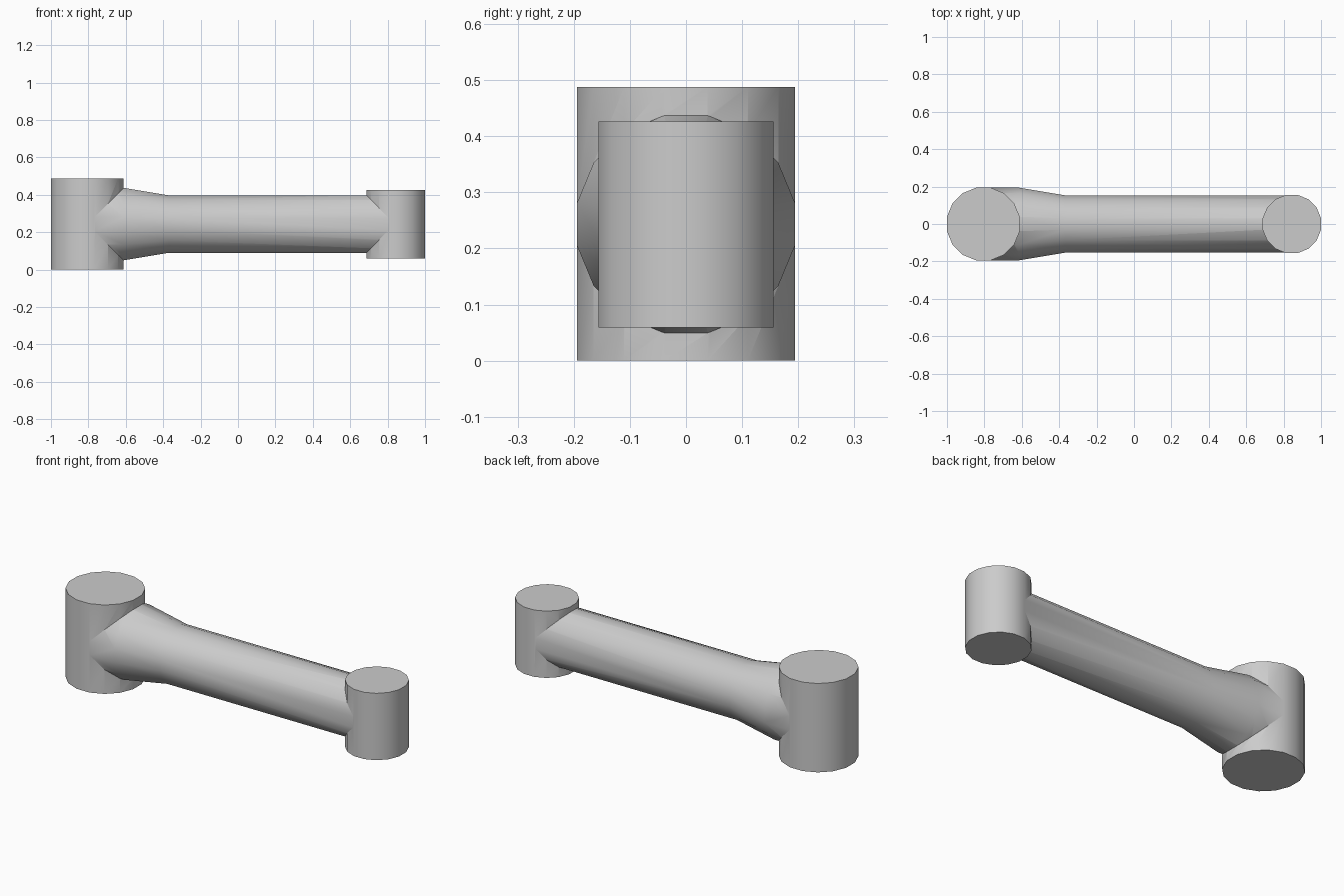
import bpy
import bmesh
from math import pi, cos, sin

cube = bpy.data.objects.get("Cube")
if cube:
    bpy.data.objects.remove(cube, do_unlink=True)

SIDES = 16
AXIS_Z = 0.243
BIG_X, SMALL_X = -0.8055, 0.844

# Plain grey material
grey = bpy.data.materials.new("light grey")
grey.use_nodes = True
colour = (0.6, 0.6, 0.6, 1)
grey.diffuse_color = colour
grey.node_tree.nodes["Principled BSDF"].inputs["Base Color"].default_value = colour


def turned(name, stations, along_x=False):
    """Capped prism through (position, flat-to-centre radius) stations."""
    bm = bmesh.new()
    rings = []
    for pos, flat in stations:
        r = flat / cos(pi / SIDES)
        ring = []
        for i in range(SIDES):
            a = 2 * pi * (i + 0.5) / SIDES
            u, v = r * cos(a), r * sin(a)
            ring.append(bm.verts.new((pos, u, v) if along_x else (u, v, pos)))
        rings.append(ring)
    for lo, hi in zip(rings, rings[1:]):
        for i in range(SIDES):
            j = (i + 1) % SIDES
            bm.faces.new((lo[i], lo[j], hi[j], hi[i]))
    bm.faces.new(rings[0][::-1])
    bm.faces.new(rings[-1])
    bmesh.ops.recalc_face_normals(bm, faces=bm.faces)
    mesh = bpy.data.meshes.new(name)
    bm.to_mesh(mesh)
    bm.free()
    mesh.materials.append(grey)
    obj = bpy.data.objects.new(name, mesh)
    bpy.context.collection.objects.link(obj)
    return obj


# Flared arm between the two hubs
arm = turned("link_arm", [(BIG_X, 0.194), (-0.613, 0.194), (-0.37, 0.1535), (SMALL_X, 0.1535)], True)
arm.location.z = AXIS_Z

# Upright hubs at each end
big_hub = turned("large_hub", [(0, 0.1945), (0.488, 0.1945)])
big_hub.location.x = BIG_X
small_hub = turned("small_hub", [(0.059, 0.156), (0.426, 0.156)])
small_hub.location.x = SMALL_X
bpy.context.view_layer.update()

# Fuse the hubs into the arm
bpy.ops.object.select_all(action='DESELECT')
arm.select_set(True)
bpy.context.view_layer.objects.active = arm
for hub in (big_hub, small_hub):
    mod = arm.modifiers.new("fuse", 'BOOLEAN')
    mod.operation = 'UNION'
    mod.solver = 'EXACT'
    mod.object = hub
    bpy.ops.object.modifier_apply(modifier=mod.name)
    bpy.data.objects.remove(hub, do_unlink=True)

bpy.ops.object.shade_smooth_by_angle(angle=pi / 6)
